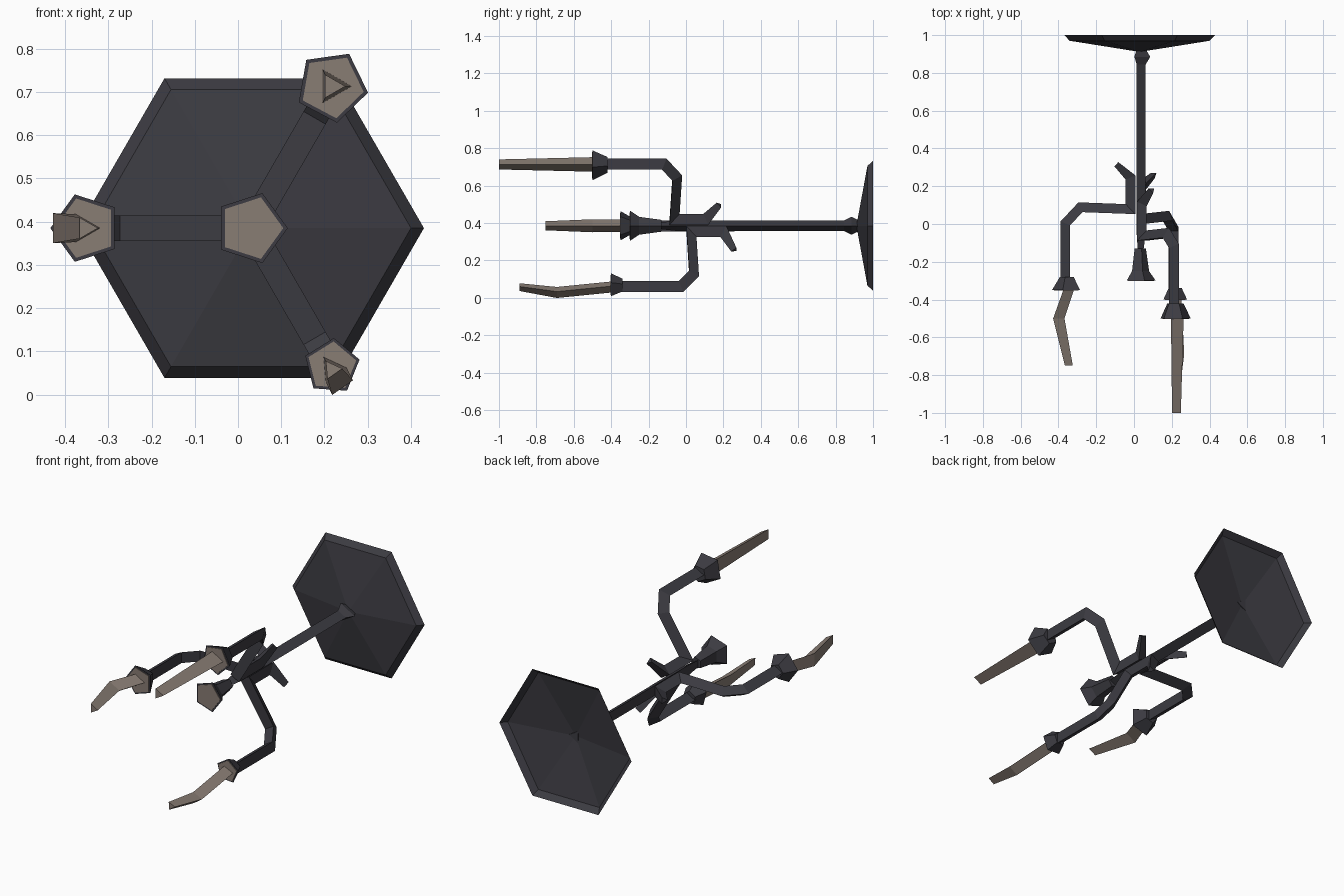
import bpy, bmesh
from math import cos, sin, pi, radians
from mathutils import Vector

if "Cube" in bpy.data.objects:
    bpy.data.objects.remove(bpy.data.objects["Cube"])


def material(name, rgb):
    m = bpy.data.materials.new(name)
    m.diffuse_color = (*rgb, 1)
    m.use_nodes = True
    m.node_tree.nodes["Principled BSDF"].inputs["Base Color"].default_value = m.diffuse_color
    return m


IRON = material("dark_iron", (0.045, 0.044, 0.054))
WAX = material("tan_wax", (0.25, 0.205, 0.175))
CX, CZ = 0.03, 0.385          # centre line of the stem


def skin(name, rings, mat, caps=True):
    """Join matching rings of points into one flat-faced tube."""
    bm = bmesh.new()
    rows = [[bm.verts.new(p) for p in r] for r in rings]
    n = len(rows[0])
    for a, b in zip(rows, rows[1:]):
        for i in range(n):
            j = (i + 1) % n
            bm.faces.new((a[i], a[j], b[j], b[i]))
    if caps:
        bm.faces.new(rows[0])
        bm.faces.new(rows[-1])
    bmesh.ops.recalc_face_normals(bm, faces=bm.faces)
    me = bpy.data.meshes.new(name)
    bm.to_mesh(me)
    bm.free()
    me.materials.append(mat)
    ob = bpy.data.objects.new(name, me)
    bpy.context.collection.objects.link(ob)
    return ob


def loft(name, stations, sides, mat, turn=0.0, caps=True):
    """Rings facing along y; each station is (x, y, z, radius)."""
    rings = [[(x + r * cos(turn + 2 * pi * i / sides), y,
               z + r * sin(turn + 2 * pi * i / sides)) for i in range(sides)]
             for x, y, z, r in stations]
    return skin(name, rings, mat, caps)


def arm(name, angle, path, r=0.034):
    """Mitred triangular bar; path is (distance from stem, y)."""
    u = Vector((cos(angle), 0, sin(angle)))
    side = u.cross(Vector((0, 1, 0)))
    pts = [Vector(p) for p in path]
    rings = []
    for i, p in enumerate(pts):
        a = (p - pts[max(i - 1, 0)]) if i else pts[1] - pts[0]
        b = (pts[i + 1] - p) if i < len(pts) - 1 else a
        t = (a.normalized() + b.normalized()).normalized()
        perp = Vector((-t.y, t.x)) / max(t.dot(a.normalized()), 0.5)
        s = 0.6 if i == 0 else 1
        ring = []
        for k in range(3):
            c = p + perp * r * s * cos(2 * pi * k / 3)
            ring.append(Vector((CX, 0, CZ)) + u * c.x + Vector((0, c.y, 0))
                        + side * r * s * sin(2 * pi * k / 3))
        rings.append(ring)
    skin(name, rings, IRON)


def cup(name, x, z, back, front, r0, r1, turn):
    """Flared five-sided holder with a plate of wax in its mouth."""
    loft(name, [(x, back, z, r0), (x, front, z, r1)], 5, IRON, turn)
    loft(name + "_wax", [(x, front + 0.004, z, r1 * 0.88),
                         (x, front - 0.003, z, r1 * 0.88)], 5, WAX, turn)


# Wall plate: shallow open six-sided dish
loft("wall_plate", [(CX, 1.0, CZ, 0.40), (CX, 0.97, CZ, 0.37),
                    (CX, 0.912, CZ, 0.006)], 6, IRON, caps=False)

# Stem with a swelling where it meets the plate
loft("stem", [(CX, y, CZ, r) for y, r in
              ((0.918, 0.036), (0.885, 0.056), (0.845, 0.032), (-0.05, 0.032), (-0.14, 0.02))],
     3, IRON)

# Empty centre holder
loft("centre_cup_neck", [(CX, -0.13, CZ, 0.033), (CX, -0.25, CZ, 0.05)], 5, IRON)
cup("centre_cup", CX, CZ, -0.25, -0.30, 0.05, 0.085, 0)

# Three arms with curled tails
arm("upper_arm", radians(60), [(0.13, 0.18), (0.04, 0.11), (0.04, -0.07),
                               (0.30, -0.055), (0.38, -0.12), (0.38, -0.43)])
arm("lower_arm", radians(-60), [(0.15, 0.26), (0.035, 0.205), (0.035, 0.02),
                                (0.30, 0.035), (0.375, -0.03), (0.375, -0.36)])
arm("left_arm", radians(180), [(0.12, 0.32), (0.04, 0.25), (0.04, 0.07),
                               (0.31, 0.08), (0.385, 0.0), (0.385, -0.29)])

# Candle holders at the arm ends
cup("upper_cup", 0.217, 0.713, -0.42, -0.50, 0.045, 0.085, radians(-10))
cup("lower_cup", 0.217, 0.065, -0.34, -0.40, 0.037, 0.066, radians(14))
cup("left_cup", -0.352, CZ, -0.28, -0.35, 0.04, 0.082, radians(180))

# Three-sided candles, two of them bent
loft("upper_candle", [(0.218, -0.49, 0.713, 0.045), (0.217, -1.0, 0.713, 0.031)], 3, WAX)
loft("lower_candle", [(0.217, -0.39, 0.06, 0.034), (0.232, -0.69, 0.03, 0.034),
                      (0.217, -0.89, 0.058, 0.024)], 3, WAX, radians(5))
loft("left_candle", [(-0.352, -0.34, CZ, 0.037), (-0.408, -0.50, CZ, 0.04),
                     (-0.352, -0.75, CZ, 0.028)], 3, WAX)
